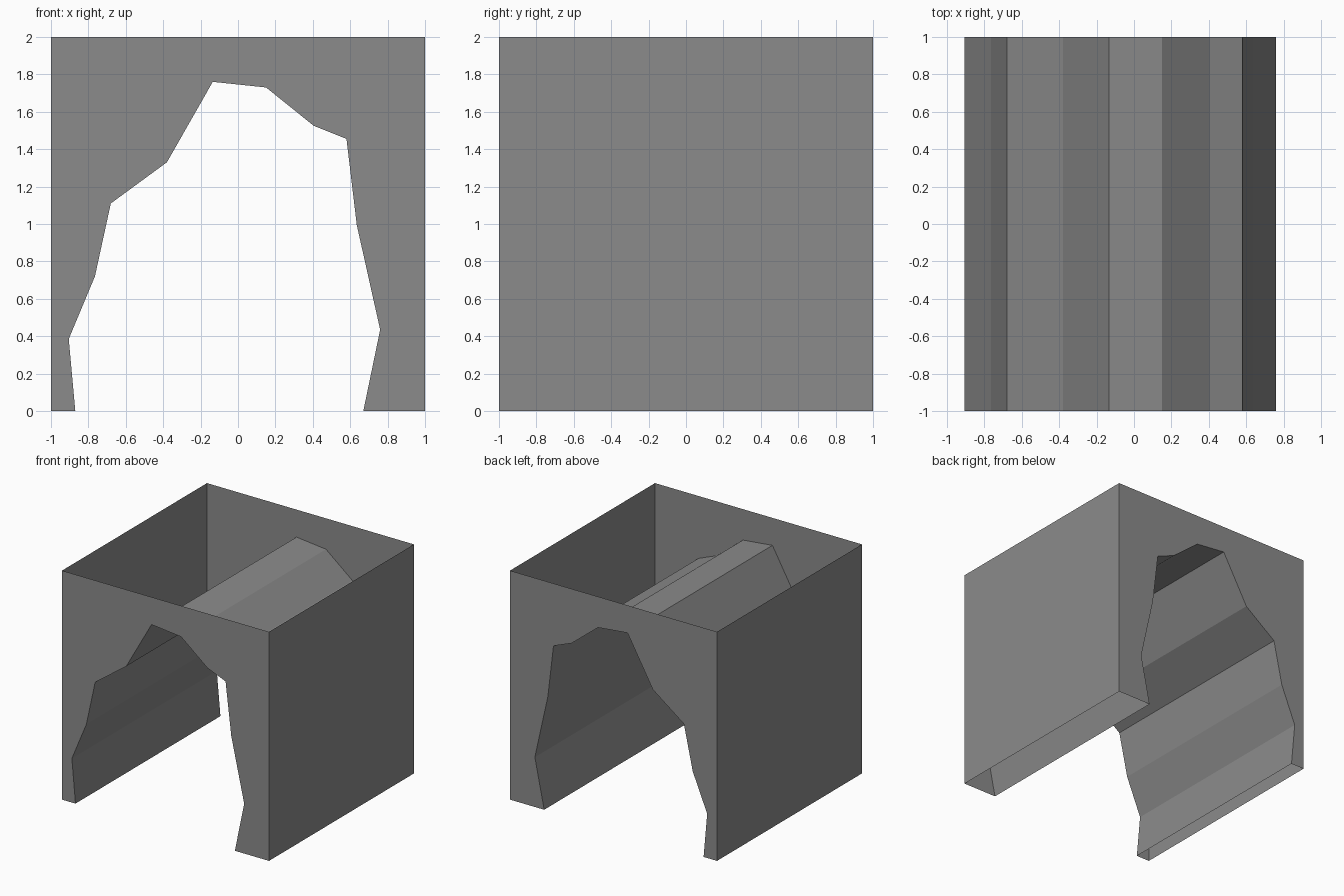
import bpy
import bmesh

cube = bpy.data.objects.get("Cube")
if cube:
    bpy.data.objects.remove(cube, do_unlink=True)

stone = bpy.data.materials.new("stone grey")
stone.use_nodes = True
grey = (0.26, 0.26, 0.26, 1)
stone.diffuse_color = grey
stone.node_tree.nodes["Principled BSDF"].inputs["Base Color"].default_value = grey

# Jagged opening outline (x, z), from one foot over to the other
opening = [(-0.87, 0), (-0.905, 0.385), (-0.765, 0.72), (-0.68, 1.11),
           (-0.38, 1.33), (-0.135, 1.76), (0.15, 1.73), (0.405, 1.525),
           (0.58, 1.455), (0.635, 0.995), (0.76, 0.435), (0.67, 0)]
block = [(1, 0), (1, 2), (-1, 2), (-1, 0)]


def make_part(name, faces):
    """Build a flat-shaded sheet from lists of corner points."""
    bm = bmesh.new()
    for corners in faces:
        bm.faces.new([bm.verts.new(c) for c in corners])
    bmesh.ops.remove_doubles(bm, verts=bm.verts, dist=0.0001)
    mesh = bpy.data.meshes.new(name)
    bm.to_mesh(mesh)
    bm.free()
    mesh.materials.append(stone)
    obj = bpy.data.objects.new(name, mesh)
    bpy.context.collection.objects.link(obj)


def sweep(points):
    """Sheet running front to back along an outline."""
    return [[(a[0], -1, a[1]), (b[0], -1, b[1]), (b[0], 1, b[1]), (a[0], 1, a[1])]
            for a, b in zip(points, points[1:])]


# End walls with the opening cut through them
outline = opening + block
make_part("front_wall", [[(x, -1, z) for x, z in outline]])
make_part("back_wall", [[(x, 1, z) for x, z in reversed(outline)]])

# Plain outer walls; the top and the undersides of the feet stay open
make_part("left_wall", sweep(block[:2]))
make_part("right_wall", sweep(block[2:]))

# Faceted tunnel lining, facing into the passage
make_part("tunnel_lining", sweep(opening))
